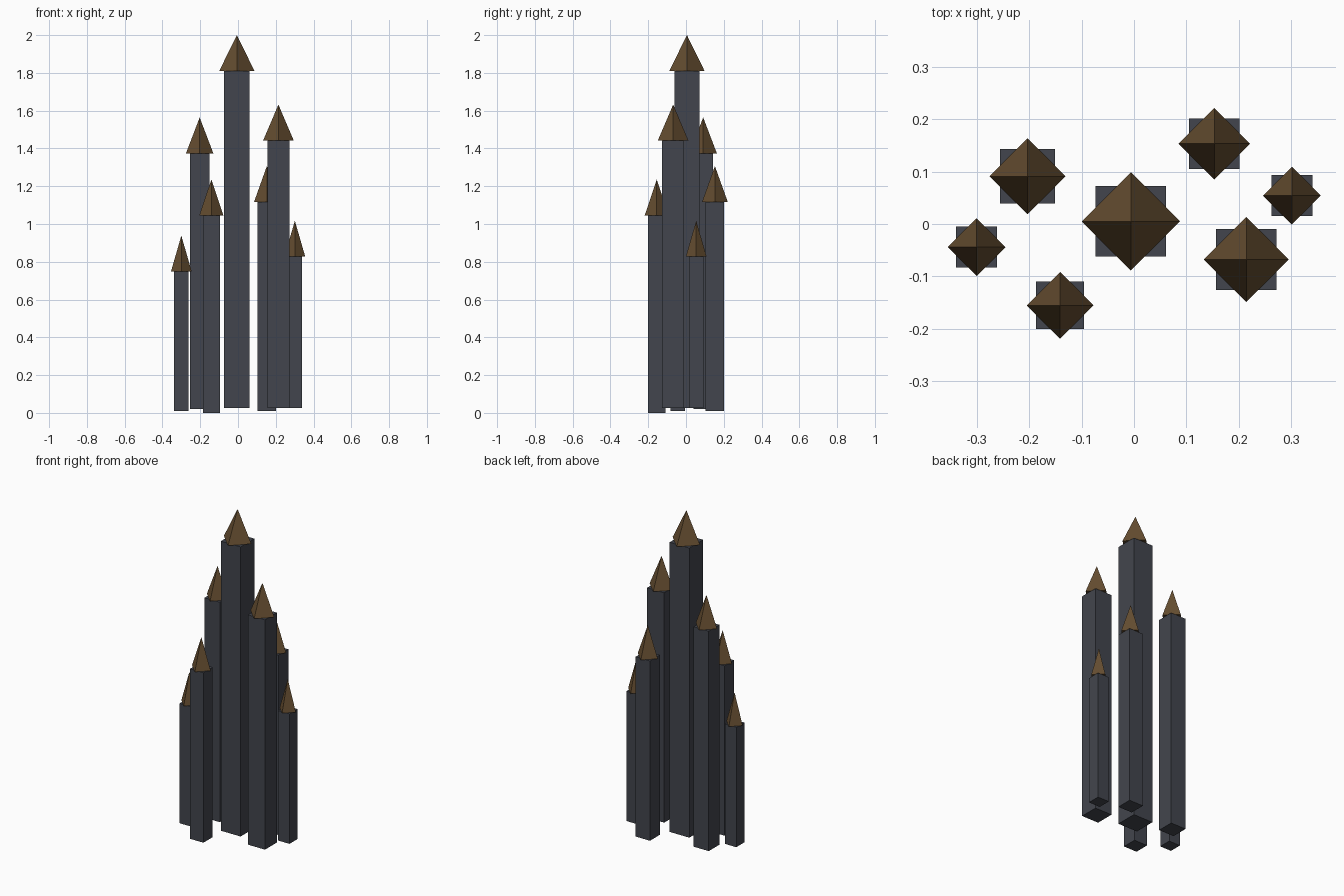
import bpy
import math

if "Cube" in bpy.data.objects:
    bpy.data.objects.remove(bpy.data.objects["Cube"])


def material(name, color):
    m = bpy.data.materials.new(name)
    m.diffuse_color = (*color, 1)
    m.use_nodes = True
    m.node_tree.nodes["Principled BSDF"].inputs["Base Color"].default_value = m.diffuse_color
    return m


STONE = material("dark_stone", (0.055, 0.06, 0.075))
ROOF = material("brown_roof", (0.13, 0.075, 0.03))
SPIRE_HEIGHT = 0.19


def add_tower(name, x, y, half, radius, bottom, top):
    # Square shaft
    bpy.ops.mesh.primitive_cube_add(size=1, location=(x, y, (bottom + top) / 2))
    shaft = bpy.context.object
    shaft.name = name + "_shaft"
    shaft.scale = (2 * half, 2 * half, top - bottom)
    shaft.data.materials.append(STONE)

    # Four-sided spire, corners pointing along the axes
    bpy.ops.mesh.primitive_cone_add(vertices=4, radius1=radius, radius2=0,
                                    depth=SPIRE_HEIGHT,
                                    location=(x, y, top + SPIRE_HEIGHT / 2))
    spire = bpy.context.object
    spire.name = name + "_spire"
    spire.data.materials.append(ROOF)


# name, x, y, shaft half width, spire radius, bottom, shaft top
TOWERS = [
    ("central_tower", -0.006, 0.005, 0.067, 0.0935, 0.027, 1.81),
    ("back_left_tower", -0.203, 0.091, 0.052, 0.0725, 0.02, 1.374),
    ("far_left_tower", -0.300, -0.044, 0.039, 0.055, 0.01, 0.748),
    ("front_left_tower", -0.141, -0.155, 0.0455, 0.0635, 0.0, 1.046),
    ("back_right_tower", 0.153, 0.153, 0.0485, 0.068, 0.01, 1.117),
    ("front_right_tower", 0.214, -0.068, 0.058, 0.081, 0.027, 1.442),
    ("far_right_tower", 0.301, 0.054, 0.039, 0.055, 0.027, 0.827),
]
for tower in TOWERS:
    add_tower(*tower)
